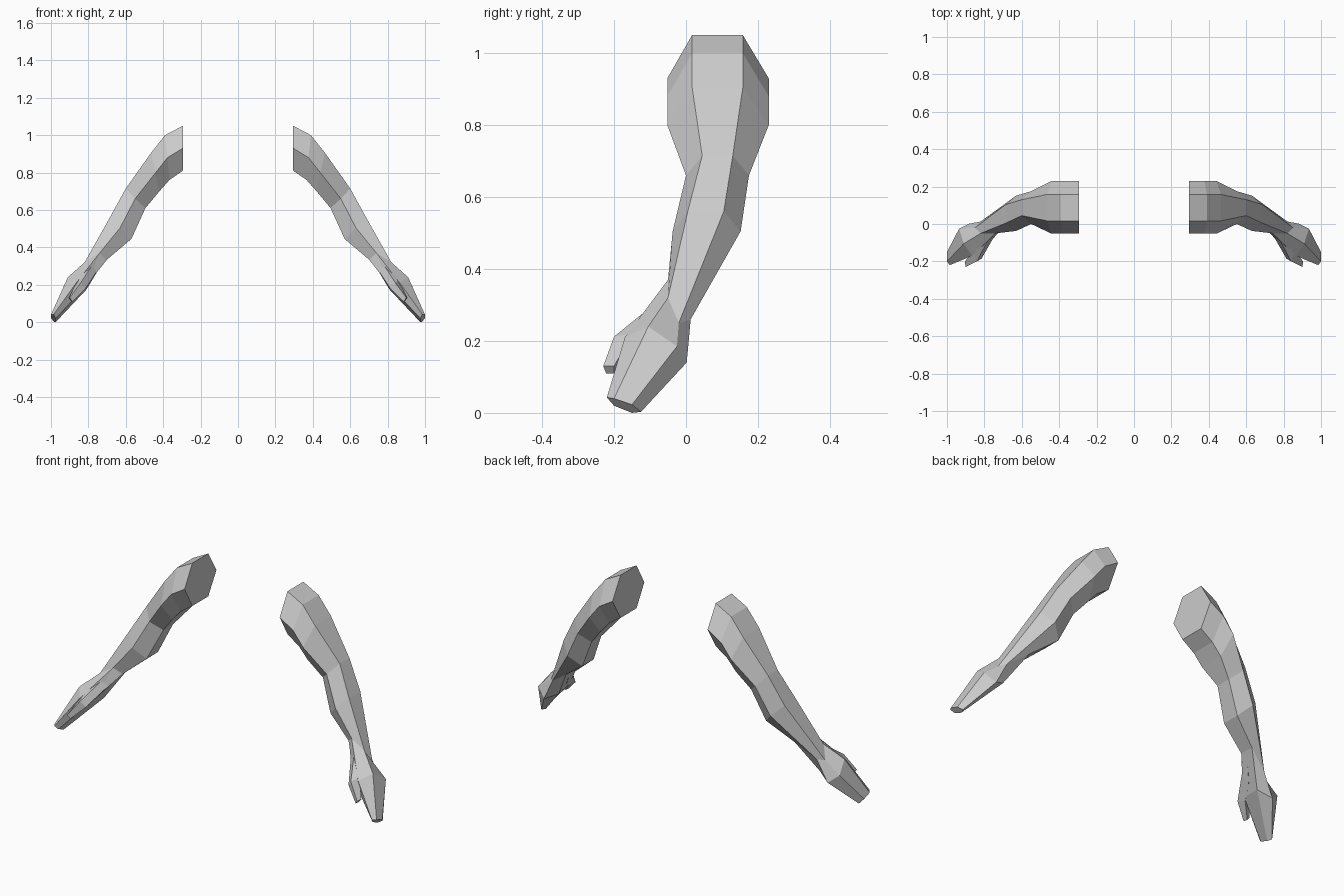
import bpy, bmesh

skin = bpy.data.materials.new("light_grey")
skin.diffuse_color = (0.6, 0.6, 0.6, 1)


def hexagon(top, mid, low, y_ridge, y_side):
    """Six-sided section: (x, z) of its three levels, (front, back) y of ridges and sides."""
    return [(top[0], y_ridge[0], top[1]), (top[0], y_ridge[1], top[1]),
            (mid[0], y_side[1], mid[1]), (low[0], y_ridge[1], low[1]),
            (low[0], y_ridge[0], low[1]), (mid[0], y_side[0], mid[1])]


def loft(name, sections, side):
    """Skin consecutive sections and cap both ends; side mirrors across x."""
    bm = bmesh.new()
    rings = [[bm.verts.new((side * x, y, z)) for x, y, z in s] for s in sections]
    n = len(rings[0])
    for a, b in zip(rings, rings[1:]):
        for i in range(n):
            j = (i + 1) % n
            bm.faces.new((a[i], a[j], b[j], b[i]))
    bm.faces.new(rings[0])
    bm.faces.new(rings[-1])
    bmesh.ops.recalc_face_normals(bm, faces=bm.faces)
    mesh = bpy.data.meshes.new(name)
    bm.to_mesh(mesh)
    bm.free()
    mesh.materials.append(skin)
    obj = bpy.data.objects.new(name, mesh)
    bpy.context.collection.objects.link(obj)


# Upper arm, elbow and forearm
arm = [
    hexagon((0.295, 1.05), (0.295, 0.93), (0.295, 0.81), (0.017, 0.158), (-0.052, 0.23)),
    hexagon((0.39, 1.0), (0.377, 0.88), (0.367, 0.76), (0.017, 0.158), (-0.052, 0.23)),
    hexagon((0.465, 0.905), (0.44, 0.80), (0.42, 0.70), (0.017, 0.158), (-0.052, 0.23)),
    hexagon((0.60, 0.715), (0.55, 0.66), (0.495, 0.61), (0.045, 0.13), (0.0, 0.175)),
    hexagon((0.685, 0.56), (0.63, 0.505), (0.57, 0.445), (0.005, 0.105), (-0.037, 0.152)),
]
# Slanted wrist, knuckles and fingertips
hand = [
    [(0.82, -0.05, 0.32), (0.85, -0.02, 0.25), (0.82, 0.013, 0.26),
     (0.71, 0.05, 0.34), (0.70, -0.02, 0.335), (0.74, -0.05, 0.37)],
    [(0.91, -0.105, 0.24), (0.935, -0.025, 0.185), (0.88, 0.002, 0.14),
     (0.81, -0.03, 0.175), (0.82, -0.14, 0.185), (0.865, -0.17, 0.21)],
    [(1.0, -0.2, 0.04), (1.0, -0.15, 0.023), (0.985, -0.125, 0.003),
     (0.975, -0.15, 0.0), (0.975, -0.2, 0.02), (0.985, -0.22, 0.043)],
]
# Four-sided thumb
thumb = [
    [(0.74, -0.05, 0.37), (0.71, -0.03, 0.335), (0.73, -0.01, 0.31), (0.80, -0.045, 0.32)],
    [(0.78, -0.085, 0.305), (0.755, -0.08, 0.27), (0.79, -0.07, 0.22), (0.84, -0.09, 0.28)],
    [(0.84, -0.2, 0.212), (0.815, -0.185, 0.18), (0.83, -0.145, 0.17), (0.86, -0.15, 0.22)],
    [(0.90, -0.23, 0.13), (0.885, -0.222, 0.11), (0.89, -0.2, 0.11), (0.905, -0.2, 0.13)],
]
for label, side in (("left", 1), ("right", -1)):
    loft(label + "_arm", arm + hand, side)
    loft(label + "_thumb", thumb, side)
